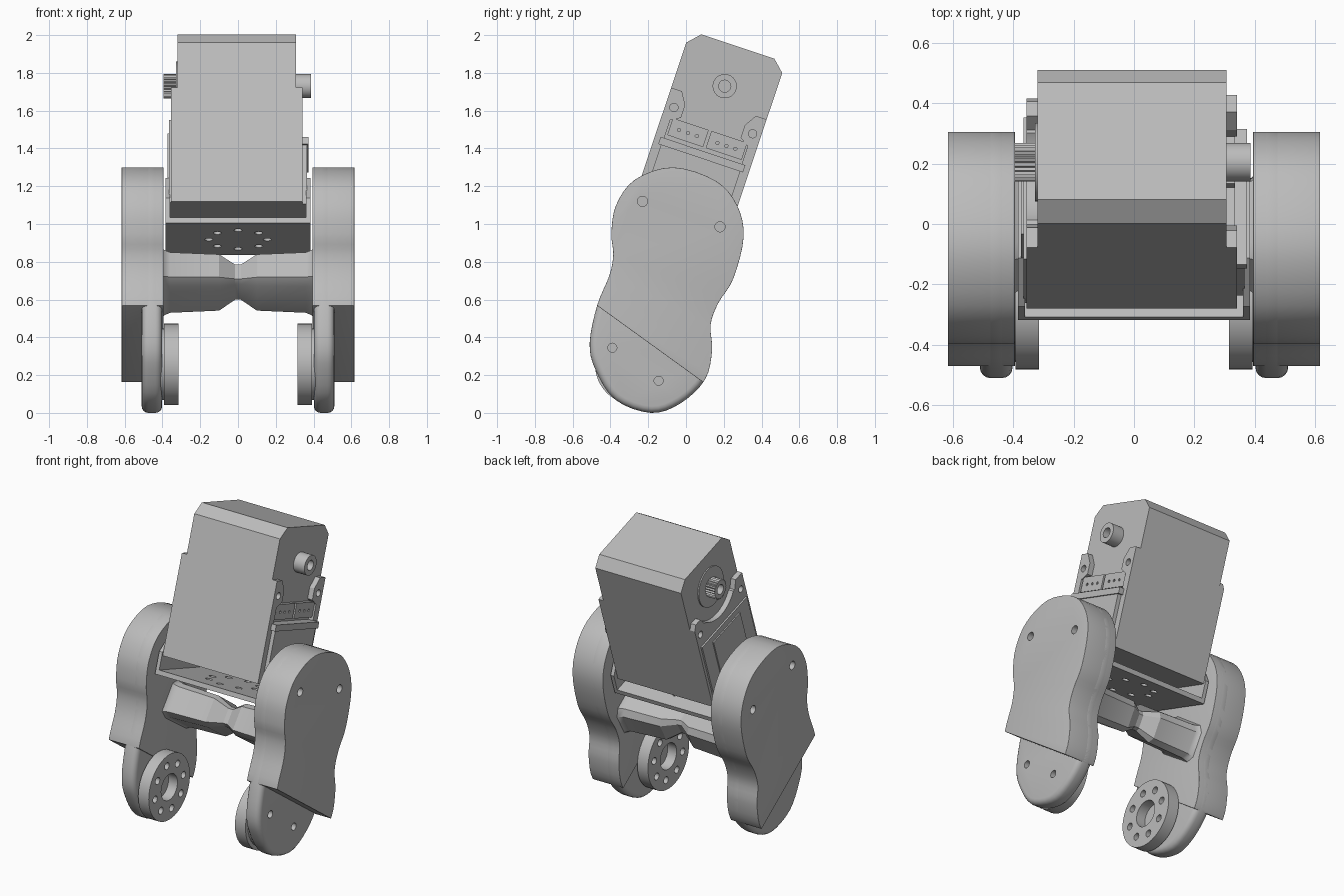
import bpy, bmesh, math
from mathutils import Matrix, Vector

if "Cube" in bpy.data.objects:
    bpy.data.objects.remove(bpy.data.objects["Cube"], do_unlink=True)

grey = bpy.data.materials.new("plain_grey")
grey.use_nodes = True
grey.diffuse_color = (0.5, 0.5, 0.5, 1)
grey.node_tree.nodes["Principled BSDF"].inputs["Base Color"].default_value = (0.5, 0.5, 0.5, 1)

WORLD = Matrix.Identity(4)
# tilted frame of the servo: origin at its lower front edge
TILT = Matrix.Translation((0, -0.28, 1.12)) @ Matrix.Rotation(math.radians(-18.5), 4, 'X')


def finish(name, bm, frame, smooth=True):
    bmesh.ops.recalc_face_normals(bm, faces=bm.faces)
    mesh = bpy.data.meshes.new(name)
    bm.to_mesh(mesh)
    bm.free()
    ob = bpy.data.objects.new(name, mesh)
    bpy.context.collection.objects.link(ob)
    ob.matrix_world = frame
    mesh.materials.append(grey)
    bpy.context.view_layer.update()
    return ob


def loft(name, rings, frame=WORLD):
    """Skin a list of closed rings and cap both ends."""
    bm = bmesh.new()
    rows = [[bm.verts.new(p) for p in ring] for ring in rings]
    n = len(rows[0])
    for a, b in zip(rows, rows[1:]):
        for i in range(n):
            bm.faces.new((a[i], a[(i + 1) % n], b[(i + 1) % n], b[i]))
    bm.faces.new(rows[0])
    bm.faces.new(rows[-1])
    return finish(name, bm, frame)


def prism(name, pts, x0, x1, frame=WORLD):
    """Extrude a side profile along x."""
    return loft(name, [[(x, a, b) for a, b in pts] for x in (x0, x1)], frame)


def rect(u0, u1, v0, v1):
    return [(u0, v0), (u1, v0), (u1, v1), (u0, v1)]


def circle(c, r, n=32, teeth=0):
    return [(c[0] + (r - teeth * (i % 2)) * math.cos(math.tau * i / n),
             c[1] + (r - teeth * (i % 2)) * math.sin(math.tau * i / n)) for i in range(n)]


def bake(ob):
    dg = bpy.context.evaluated_depsgraph_get()
    mesh = bpy.data.meshes.new_from_object(ob.evaluated_get(dg))
    ob.modifiers.clear()
    ob.data = mesh


def bevel(ob, width, segments=4):
    m = ob.modifiers.new("round", 'BEVEL')
    m.width, m.segments, m.limit_method = width, segments, 'ANGLE'
    m.angle_limit = math.radians(40)
    bake(ob)


def cut(ob, cutters):
    for c in cutters:
        c.hide_render = True
        m = ob.modifiers.new("cut", 'BOOLEAN')
        m.operation, m.object, m.solver = 'DIFFERENCE', c, 'EXACT'
    bake(ob)
    for c in cutters:
        bpy.data.objects.remove(c, do_unlink=True)


def spline(pts, steps=4):
    """Closed smooth curve through the points."""
    out, n = [], len(pts)
    for i in range(n):
        p0, p1, p2, p3 = (Vector(pts[(i + k) % n]) for k in (-1, 0, 1, 2))
        for s in range(steps):
            t = s / steps
            out.append(tuple(0.5 * (2 * p1 + (p2 - p0) * t + (2 * p0 - 5 * p1 + 4 * p2 - p3) * t * t
                                    + (3 * p1 - p0 - 3 * p2 + p3) * t ** 3)))
    return out


# ---- legs: a thin full-length shell with a thicker upper cover
leg_outline = spline([(-0.07, 1.30), (0.155, 1.23), (0.27, 1.10), (0.305, 0.93), (0.25, 0.71),
                      (0.17, 0.58), (0.13, 0.465), (0.138, 0.33), (0.10, 0.175), (-0.03, 0.05),
                      (-0.185, 0.0), (-0.375, 0.07), (-0.48, 0.23), (-0.51, 0.37), (-0.47, 0.57),
                      (-0.405, 0.73), (-0.385, 0.84), (-0.395, 0.95), (-0.37, 1.10), (-0.27, 1.235)])
horn_centre = (-0.267, 0.257)
low_holes = [(-0.39, 0.345), (-0.145, 0.17)]
high_holes = [(-0.23, 1.12), (0.18, 0.985)]
# the cover stops along a slanted step
edge_a, edge_b = Vector((0, -0.48, 0.575)), Vector((0, 0.08, 0.17))
step_normal = Vector((1, 0, 0)).cross(edge_b - edge_a)
if step_normal.z > 0:
    step_normal.negate()

for side, s in (("left", 1), ("right", -1)):
    shell = prism(side + "_leg_shell", leg_outline, s * 0.402, s * 0.51)
    bevel(shell, 0.035)
    cut(shell, [prism("cutter", circle(h, 0.024, 20), s * 0.35, s * 0.6) for h in low_holes])

    cover = prism(side + "_leg_cover", leg_outline, s * 0.394, s * 0.616)
    bm = bmesh.new()
    bm.from_mesh(cover.data)
    res = bmesh.ops.bisect_plane(bm, geom=bm.verts[:] + bm.edges[:] + bm.faces[:],
                                 plane_co=edge_a, plane_no=step_normal, clear_outer=True)
    rim = [e for e in res["geom_cut"] if isinstance(e, bmesh.types.BMEdge)]
    bmesh.ops.edgeloop_fill(bm, edges=rim)
    bmesh.ops.recalc_face_normals(bm, faces=bm.faces)
    bm.to_mesh(cover.data)
    bm.free()
    bevel(cover, 0.035)
    cut(cover, [prism("cutter", circle(h, 0.027, 20), s * 0.56, s * 0.7) for h in high_holes])

    # horn disc with a bore and a ring of screw holes
    horn = prism(side + "_horn_disc", circle(horn_centre, 0.215, 48), s * 0.315, s * 0.392)
    holes = [prism("cutter", circle(horn_centre, 0.085), s * 0.2, s * 0.38)]
    for i in range(8):
        a = math.radians(144.5 + 45 * i)
        c = (horn_centre[0] + 0.15 * math.cos(a), horn_centre[1] + 0.15 * math.sin(a))
        holes.append(prism("cutter", circle(c, 0.023, 16), s * 0.2, s * 0.45))
    cut(horn, holes)
    prism(side + "_horn_hub", circle(horn_centre, 0.19), s * 0.385, s * 0.41)

# ---- crossbar pinched in the middle
bar = [(-0.21, 0.72), (-0.18, 0.67), (0.02, 0.53), (0.07, 0.54), (0.14, 0.66),
       (0.13, 0.71), (-0.06, 0.85), (-0.11, 0.85)]
mid = (-0.03, 0.695)
stations = [(0.42, 1.3), (0.39, 1.08), (0.36, 1.0), (0.1, 0.93), (0.015, 0.58)]
stations += [(-x, k) for x, k in reversed(stations)]
loft("crossbar", [[(x, mid[0] + (a - mid[0]) * k, mid[1] + (b - mid[1]) * k) for a, b in bar]
                  for x, k in stations])

# ---- servo body, built in the tilted frame
D = 0.533
body_profile = [(0, 0), (D, 0), (D, 0.895), (0.47, 0.953), (0.062, 0.953), (0, 0.886)]
body = prism("servo_body", body_profile, -0.32, 0.306, TILT)
axis = (D / 2, 0.732)

# side frame with a round clearance around the spline shaft
tabs = [(0, 0), (D, 0), (D, 0.6), (0.51, 0.635), (0.46, 0.635), (0.43, 0.58),
        (0.1, 0.58), (0.07, 0.635), (0, 0.635)]
frame_right = prism("right_side_frame", tabs, -0.355, -0.318, TILT)
cut(frame_right, [prism("cutter", circle(axis, 0.215, 40), -0.5, -0.2, TILT)] +
    [prism("cutter", circle((u, 0.54), 0.022, 16), -0.5, -0.2, TILT) for u in (0.045, D - 0.045)])
prism("right_cover_panel", rect(0.02, D - 0.02, 0.0, 0.46), -0.366, -0.35, TILT)
prism("right_inner_panel", rect(0.12, D - 0.12, 0.06, 0.42), -0.374, -0.36, TILT)

# connector side: lower housing, screw tabs, plugs
prism("left_side_frame", rect(0, D, 0, 0.36), 0.304, 0.341, TILT)
for i, (u0, u1) in enumerate(((0, 0.1), (D, D - 0.1))):
    d = 1 if i == 0 else -1
    tab = prism("left_screw_tab", [(u0, 0.34), (u0, 0.635), (u0 + d * 0.06, 0.635), (u1, 0.57),
                                   (u1, 0.5), (u0 + d * 0.05, 0.47), (u0 + d * 0.05, 0.34)],
                0.304, 0.341, TILT)
    cut(tab, [prism("cutter", circle((u0 + d * 0.047, 0.54), 0.022, 16), 0.29, 0.5, TILT)])
prism("left_housing", rect(0.045, D - 0.045, 0.0, 0.34), 0.3, 0.366, TILT)
prism("left_housing_ledge", rect(0.03, D - 0.03, 0.33, 0.37), 0.3, 0.374, TILT)
for u in (0.06, 0.275):
    plug = prism("connector", rect(u, u + 0.2, 0.39, 0.485), 0.3, 0.335, TILT)
    cut(plug, [prism("cutter", circle((u + 0.05 + 0.05 * k, 0.435), 0.009, 8), 0.315, 0.4, TILT)
               for k in range(3)])

# shafts
boss = prism("right_shaft_collar", circle(axis, 0.13, 40), -0.328, -0.31, TILT)
spl = prism("spline_shaft", circle(axis, 0.064, 48, 0.008), -0.395, -0.31, TILT)
cut(spl, [prism("cutter", circle(axis, 0.032, 20), -0.5, -0.34, TILT)])
idler = prism("idler_shaft", circle(axis, 0.064), 0.3, 0.386, TILT)
cut(idler, [prism("cutter", circle(axis, 0.032, 20), 0.32, 0.5, TILT)])

# ---- bracket cradle with a ring of holes in the floor
floor = prism("bracket_floor", rect(0.0, 0.54, -0.12, -0.09), -0.383, 0.383, TILT)
ring = []
for i in range(8):
    a = math.tau * i / 8
    ring.append(prism("cutter", circle((0, 0), 0.022, 16), -0.06, 0.06,
                      TILT @ Matrix.Translation((0.155 * math.cos(a), 0.28 + 0.155 * math.sin(a), -0.105))
                      @ Matrix.Rotation(math.pi / 2, 4, 'Y')))
cut(floor, ring)
cheek = [(0, -0.12), (0.54, -0.12), (0.54, 0.02), (0.42, 0.17), (0.12, 0.17), (0, 0.02)]
for side, s in (("left", 1), ("right", -1)):
    prism(side + "_bracket_cheek", cheek, s * 0.36, s * 0.384, TILT)

# ---- shading: smooth curves, crisp edges
for ob in bpy.data.objects:
    if ob.type == 'MESH' and grey.name in ob.data.materials:
        bpy.ops.object.select_all(action='DESELECT')
        ob.select_set(True)
        bpy.context.view_layer.objects.active = ob
        bpy.ops.object.shade_smooth_by_angle(angle=math.radians(30))
